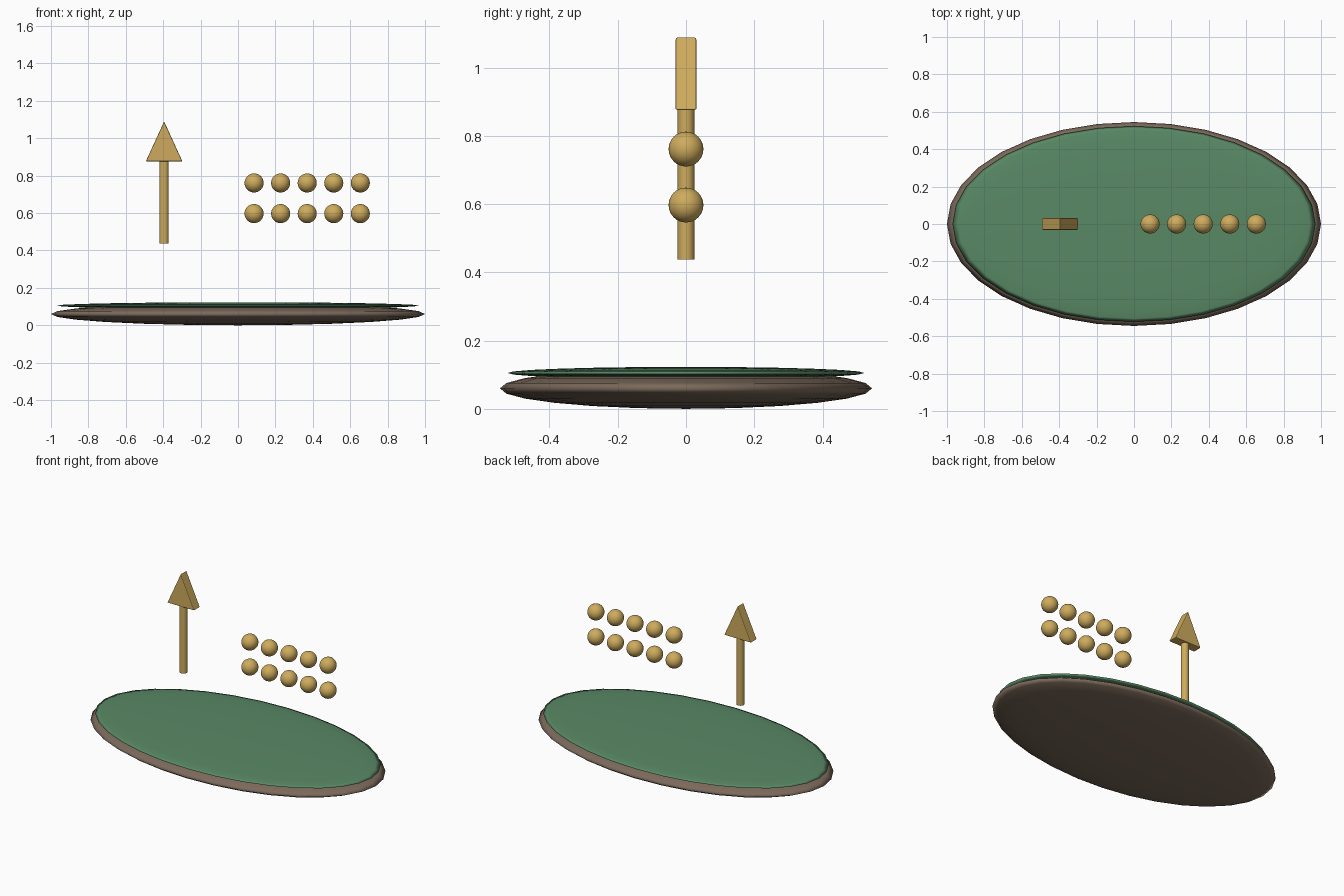
import bpy

if "Cube" in bpy.data.objects:
    bpy.data.objects.remove(bpy.data.objects["Cube"])


def material(name, color):
    m = bpy.data.materials.new(name)
    m.diffuse_color = (*color, 1)
    m.use_nodes = True
    m.node_tree.nodes["Principled BSDF"].inputs["Base Color"].default_value = m.diffuse_color
    return m


brown = material("brown", (0.20, 0.145, 0.105))
green = material("green", (0.10, 0.25, 0.13))
gold = material("gold", (0.62, 0.41, 0.11))


def ball(name, loc, scale, mat, segments=32, rings=16):
    bpy.ops.mesh.primitive_uv_sphere_add(segments=segments, ring_count=rings, radius=1, location=loc)
    ob = bpy.context.object
    ob.name = name
    ob.scale = scale
    bpy.ops.object.transform_apply(location=False, rotation=False, scale=True)
    bpy.ops.object.shade_smooth()
    ob.data.materials.append(mat)
    return ob


# Flattened oval base with a thinner oval top
ball("base_disc", (0, 0, 0.06), (1.0, 0.545, 0.06), brown, rings=12)
ball("top_disc", (0, 0, 0.105), (0.97, 0.523, 0.018), green, rings=12)

# Two rows of floating beads
for row, z in enumerate((0.597, 0.761)):
    for col in range(5):
        ball(f"bead_{row}_{col}", (0.086 + 0.142 * col, 0, z), (0.051,) * 3, gold)

# Arrow shaft
AX = -0.395
bpy.ops.mesh.primitive_cylinder_add(vertices=24, radius=0.0245, depth=0.45, location=(AX, 0, 0.662))
shaft = bpy.context.object
shaft.name = "arrow_shaft"
shaft.data.materials.append(gold)
bpy.ops.object.shade_smooth_by_angle()

# Arrow head: triangular prism with softened edges
profile = [(-0.098, 0.876), (0.098, 0.876), (0, 1.09)]
T = 0.031
verts = [(x, y, z) for y in (-T, T) for x, z in profile]
faces = [(0, 1, 2), (5, 4, 3), (0, 3, 4, 1), (1, 4, 5, 2), (2, 5, 3, 0)]
mesh = bpy.data.meshes.new("arrow_head")
mesh.from_pydata(verts, [], faces)
mesh.materials.append(gold)
head = bpy.data.objects.new("arrow_head", mesh)
head.location.x = AX
bpy.context.collection.objects.link(head)
bevel = head.modifiers.new("soft_edges", "BEVEL")
bevel.width = 0.005
bevel.segments = 2
